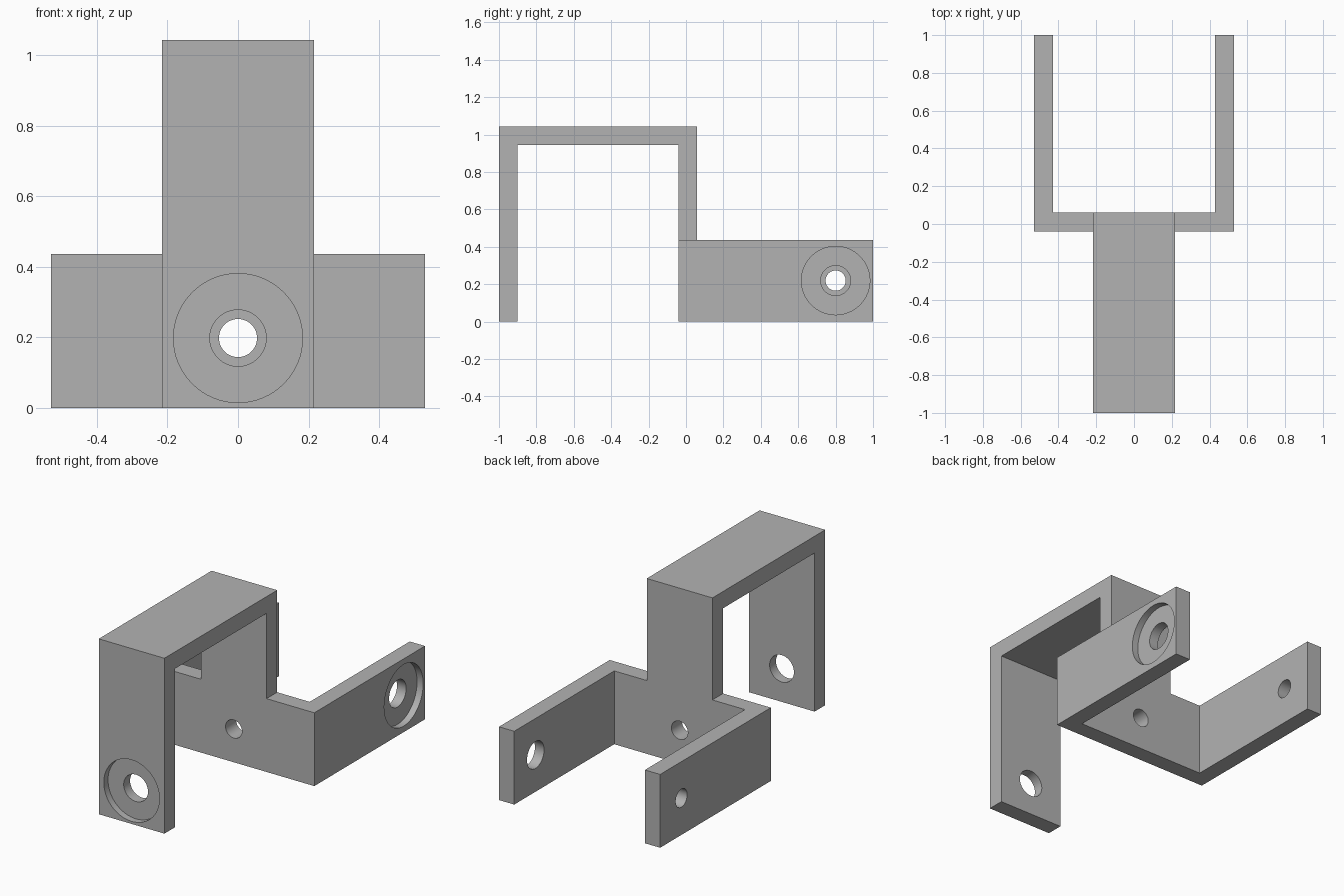
import bpy, bmesh
from math import pi
from mathutils import Matrix, Vector

cube = bpy.data.objects.get("Cube")
if cube:
    bpy.data.objects.remove(cube, do_unlink=True)

grey = bpy.data.materials.new("plain grey")
grey.use_nodes = True
colour = (0.45, 0.45, 0.45, 1)
grey.diffuse_color = colour
grey.node_tree.nodes["Principled BSDF"].inputs["Base Color"].default_value = colour

# Shared measurements
T = 0.1                      # plate thickness
W, HW = 0.53, 0.216          # half widths of fork and hanger
FRONT, BACK = -1.0, 1.0
Y0, Y1 = -0.04, 0.06         # middle plate
FORK_H, TOP = 0.436, 1.043
R_RECESS, R_BIG, R_SMALL = 0.183, 0.08, 0.054
DEPTH = 0.04


def extrude(name, outline, direction):
    """Solid made by sweeping a closed outline along a direction."""
    bm = bmesh.new()
    face = bm.faces.new([bm.verts.new(p) for p in outline])
    new = bmesh.ops.extrude_face_region(bm, geom=[face])["geom"]
    bmesh.ops.translate(bm, vec=Vector(direction),
                        verts=[v for v in new if isinstance(v, bmesh.types.BMVert)])
    bmesh.ops.recalc_face_normals(bm, faces=bm.faces)
    return finish(name, bm)


def finish(name, bm):
    mesh = bpy.data.meshes.new(name)
    bm.to_mesh(mesh)
    bm.free()
    mesh.materials.append(grey)
    obj = bpy.data.objects.new(name, mesh)
    bpy.context.collection.objects.link(obj)
    return obj


def drill(name, centre, axis, radius, length):
    """Round cutter centred on a point, lying along X or Y."""
    turn = Matrix.Rotation(pi / 2, 4, "Y" if axis == "X" else "X")
    bm = bmesh.new()
    bmesh.ops.create_cone(bm, cap_ends=True, segments=64, radius1=radius, radius2=radius,
                          depth=length, matrix=Matrix.Translation(centre) @ turn)
    obj = finish(name, bm)
    obj.hide_render = True
    return obj


def boolean(target, tool, operation):
    mod = target.modifiers.new(operation.lower(), "BOOLEAN")
    mod.operation, mod.solver, mod.object = operation, "EXACT", tool
    bpy.context.view_layer.objects.active = target
    bpy.ops.object.modifier_apply(modifier=mod.name)
    bpy.data.objects.remove(tool, do_unlink=True)


# Fork: U-shaped plan raised to the shoulder height
fork_plan = [(-W, Y0), (W, Y0), (W, BACK), (W - T, BACK),
             (W - T, Y1), (T - W, Y1), (T - W, BACK), (-W, BACK)]
bracket = extrude("bracket", [(x, y, 0) for x, y in fork_plan], (0, 0, FORK_H))

# Hanger: side profile of front leg, top plate and riser
hanger_side = [(FRONT, 0), (FRONT, TOP), (Y1, TOP), (Y1, FORK_H),
               (Y0, FORK_H), (Y0, TOP - T), (FRONT + T, TOP - T), (FRONT + T, 0)]
hanger = extrude("hanger", [(-HW, y, z) for y, z in hanger_side], (2 * HW, 0, 0))
boolean(bracket, hanger, "UNION")

# Bolt holes and the two shallow round recesses
FZ, SY, SZ = 0.198, 0.8, 0.219
cuts = [
    ("front_hole", (0, FRONT, FZ), "Y", R_BIG, 4 * T),
    ("front_recess", (0, FRONT, FZ), "Y", R_RECESS, 2 * DEPTH),
    ("middle_hole", (0, Y0, FZ), "Y", R_SMALL, 4 * T),
    ("left_hole", (W, SY, SZ), "X", R_BIG, 4 * T),
    ("left_recess", (W, SY, SZ), "X", R_RECESS, 2 * DEPTH),
    ("right_hole", (-W, SY, SZ), "X", R_SMALL, 4 * T),
]
for cut in cuts:
    boolean(bracket, drill(*cut), "DIFFERENCE")

# Smooth hole walls, crisp plate edges
bpy.ops.object.select_all(action="DESELECT")
bracket.select_set(True)
bpy.context.view_layer.objects.active = bracket
bpy.ops.object.shade_smooth_by_angle(angle=pi / 6)
